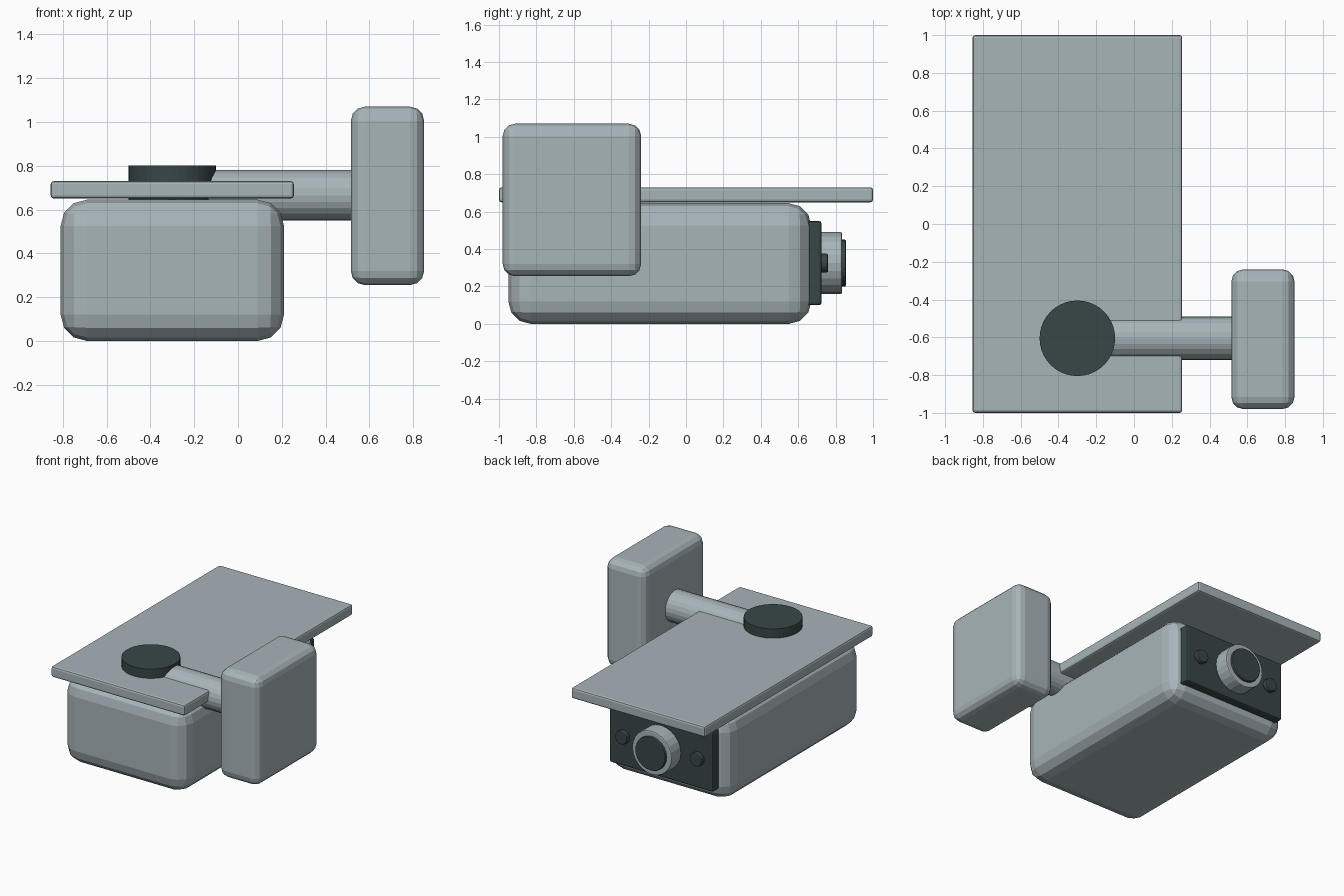
import bpy, math

if "Cube" in bpy.data.objects:
    bpy.data.objects.remove(bpy.data.objects["Cube"])


def material(name, rgb):
    m = bpy.data.materials.new(name)
    m.diffuse_color = (*rgb, 1.0)
    m.use_nodes = True
    m.node_tree.nodes["Principled BSDF"].inputs["Base Color"].default_value = m.diffuse_color
    return m


GREY = material("light grey", (0.39, 0.46, 0.485))
DARK = material("dark grey", (0.040, 0.062, 0.062))


def finish(ob, name, mat, bevel, segments):
    ob.name = name
    ob.data.materials.append(mat)
    if bevel:
        mod = ob.modifiers.new("rounded edges", 'BEVEL')
        mod.width = bevel
        mod.segments = segments
        mod.limit_method = 'ANGLE'
        mod.angle_limit = math.radians(40)
    return ob


def box(name, lo, hi, mat, bevel, segments):
    """Box between two corners with rounded edges."""
    bpy.ops.mesh.primitive_cube_add(size=1, location=[(a + b) / 2 for a, b in zip(lo, hi)])
    ob = bpy.context.object
    ob.scale = [b - a for a, b in zip(lo, hi)]
    bpy.ops.object.transform_apply(location=False, rotation=False, scale=True)
    return finish(ob, name, mat, bevel, segments)


def cylinder(name, centre, radius, axis, start, end, mat, sides=32, bevel=0):
    """Cylinder along an axis (0=x, 1=y, 2=z) from start to end."""
    loc = list(centre)
    loc[axis] = (start + end) / 2
    rot = [(0, math.pi / 2, 0), (math.pi / 2, 0, 0), (0, 0, 0)][axis]
    bpy.ops.mesh.primitive_cylinder_add(vertices=sides, radius=radius, depth=end - start,
                                        location=loc, rotation=rot)
    return finish(bpy.context.object, name, mat, bevel, 2)


# Camera housing, sun shield and wall block
box("housing", (-0.81, -0.95, 0.0), (0.21, 0.67, 0.645), GREY, 0.12, 3)
box("sun_shield", (-0.855, -1.0, 0.65), (0.255, 1.0, 0.73), GREY, 0.014, 2)
box("wall_block", (0.515, -0.98, 0.255), (0.85, -0.24, 1.07), GREY, 0.065, 3)

# Mounting arm and pivot knob
cylinder("mounting_arm", (0, -0.605, 0.665), 0.116, 0, -0.3, 0.55, GREY, 24)
cylinder("pivot_knob", (-0.3, -0.605, 0), 0.2, 2, 0.64, 0.80, DARK, 40)

# Face panel with lens and sensor lamps
MID = (-0.3, 0, 0.325)
box("face_panel", (-0.73, 0.64, 0.1), (0.13, 0.725, 0.55), DARK, 0.014, 2)
cylinder("lens_ring", MID, 0.165, 1, 0.70, 0.835, GREY, 24, 0.008)
cylinder("lens_glass", MID, 0.125, 1, 0.80, 0.855, DARK, 32, 0.006)
for side, label in ((-1, "left"), (1, "right")):
    cylinder("sensor_lamp_" + label, (-0.3 + side * 0.31, 0, 0.325), 0.05, 1,
             0.70, 0.76, DARK, 16, 0.008)
